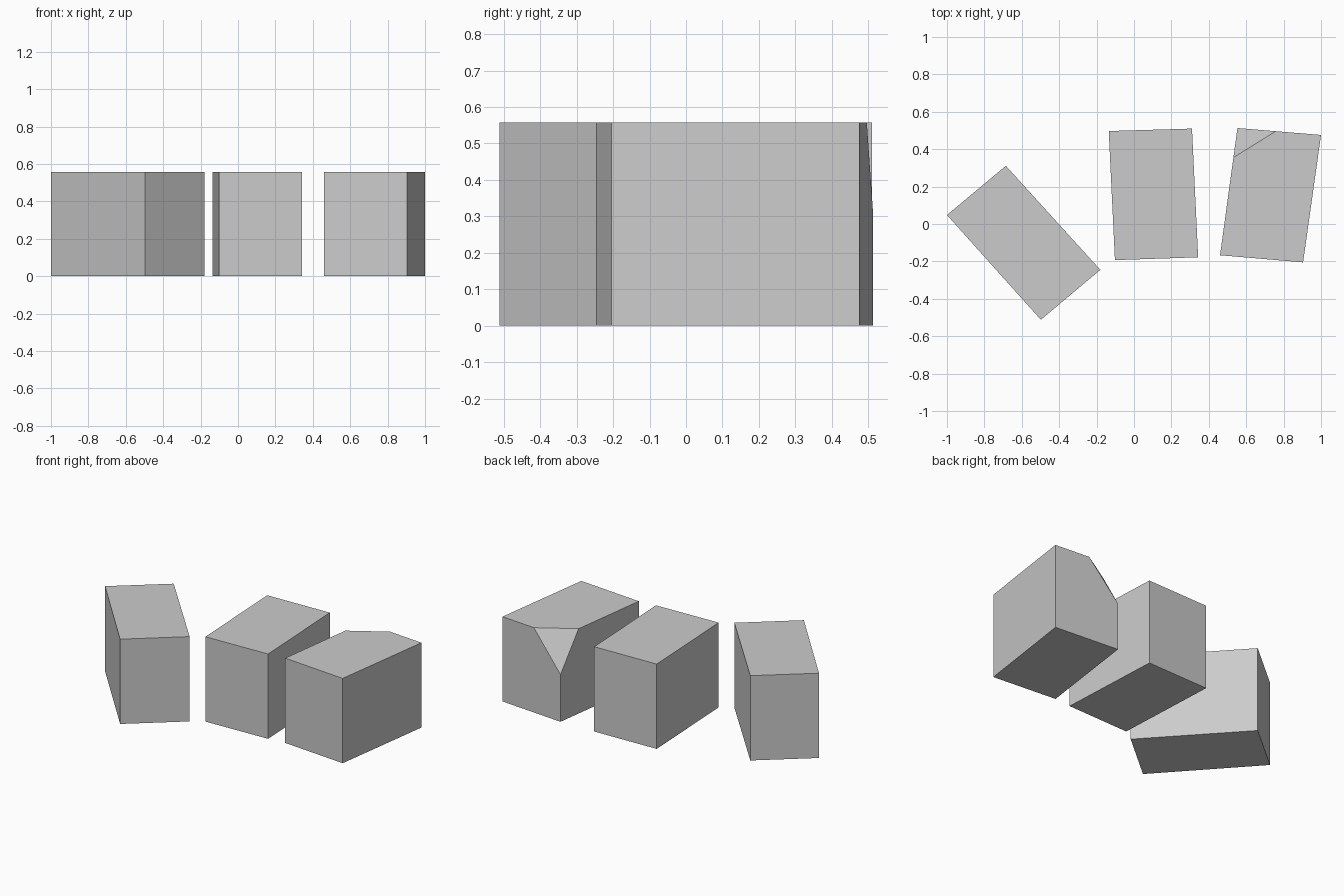
import bpy
import bmesh
from mathutils import Vector

HEIGHT = 0.557

cube = bpy.data.objects.get("Cube")
if cube:
    bpy.data.objects.remove(cube, do_unlink=True)

# Single stone grey material
grey = bpy.data.materials.new("stone_grey")
grey.use_nodes = True
colour = (0.6, 0.6, 0.6, 1.0)
grey.diffuse_color = colour
grey.node_tree.nodes["Principled BSDF"].inputs["Base Color"].default_value = colour


def block(name, footprint, chip=None):
    """Extrude a footprint upward; optionally slice off a corner by a plane."""
    bm = bmesh.new()
    base = bm.faces.new([bm.verts.new((x, y, 0)) for x, y in footprint])
    top = bmesh.ops.extrude_face_region(bm, geom=[base])["geom"]
    bmesh.ops.translate(bm, vec=(0, 0, HEIGHT),
                        verts=[v for v in top if isinstance(v, bmesh.types.BMVert)])
    bmesh.ops.recalc_face_normals(bm, faces=bm.faces[:])
    if chip:
        a, b, c = (Vector(p) for p in chip)
        normal = (b - a).cross(c - a).normalized()
        centre = sum((v.co for v in bm.verts), Vector()) / len(bm.verts)
        if normal.dot(centre - a) > 0:
            normal.negate()
        cut = bmesh.ops.bisect_plane(bm, geom=bm.verts[:] + bm.edges[:] + bm.faces[:],
                                     plane_co=a, plane_no=normal, clear_outer=True)
        rim = [e for e in cut["geom_cut"] if isinstance(e, bmesh.types.BMEdge)]
        bmesh.ops.contextual_create(bm, geom=rim)
        bmesh.ops.recalc_face_normals(bm, faces=bm.faces[:])
    mesh = bpy.data.meshes.new(name)
    bm.to_mesh(mesh)
    bm.free()
    mesh.materials.append(grey)
    obj = bpy.data.objects.new(name, mesh)
    bpy.context.collection.objects.link(obj)
    return obj


# Three loose blocks fanned out in a row
block("right_block", [(-1.0, 0.048), (-0.498, -0.512), (-0.18, -0.245), (-0.685, 0.311)])
block("middle_block", [(-0.102, -0.193), (0.343, -0.178), (0.31, 0.51), (-0.135, 0.497)])
# Left block has its upper back corner chipped off
block("left_block", [(0.46, -0.167), (0.904, -0.205), (1.0, 0.476), (0.553, 0.513)],
      chip=[(0.531, 0.355, HEIGHT), (0.758, 0.496, HEIGHT), (0.553, 0.513, 0.31)])
